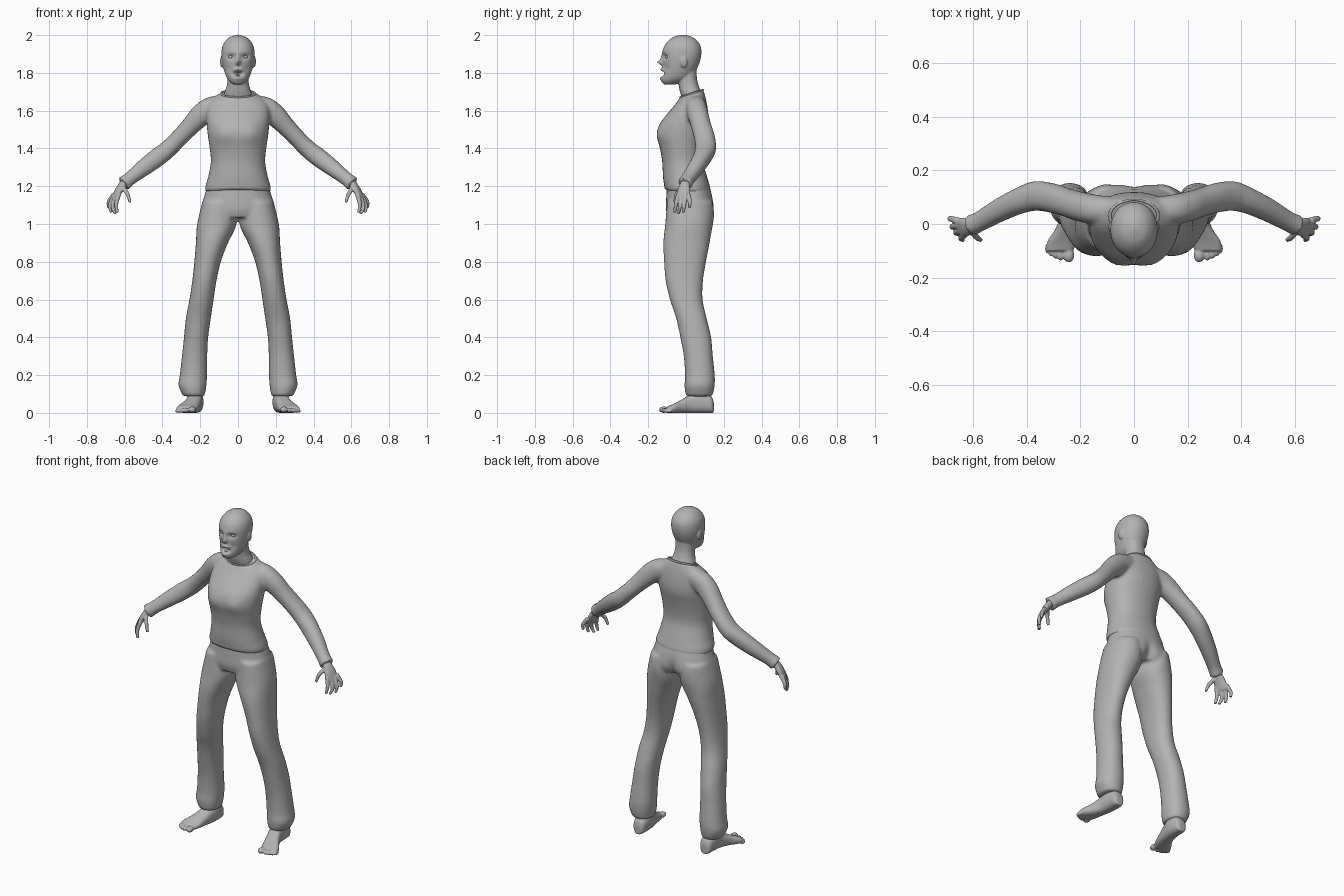
import bpy, math
from mathutils import Vector

if "Cube" in bpy.data.objects:
    bpy.data.objects.remove(bpy.data.objects["Cube"])

grey = bpy.data.materials.new("plain grey")
grey.diffuse_color = (0.45, 0.45, 0.45, 1)
grey.use_nodes = True
grey.node_tree.nodes["Principled BSDF"].inputs["Base Color"].default_value = grey.diffuse_color


def finish(ob, name):
    ob.name = name
    ob.data.materials.clear()
    ob.data.materials.append(grey)
    for p in ob.data.polygons:
        p.use_smooth = True
    return ob


def loft(name, secs, segs=32, steps=5, power=2.2):
    """Skin sections (centre, U, V), smoothed along their length."""
    s = [list(c) + list(u) + list(v) for c, u, v in secs]
    s = [s[0]] + s + [s[-1]]
    dense = []
    for i in range(1, len(s) - 2):
        for k in range(steps):
            t = k / steps
            dense.append([0.5 * (2 * b + (c - a) * t + (2 * a - 5 * b + 4 * c - d) * t * t
                                 + (3 * b - a - 3 * c + d) * t ** 3)
                          for a, b, c, d in zip(s[i - 1], s[i], s[i + 1], s[i + 2])])
    dense.append(s[-1])
    verts, faces = [], []
    for d in dense:
        c, u, v = Vector(d[:3]), Vector(d[3:6]), Vector(d[6:])
        for j in range(segs):
            a = 2 * math.pi * j / segs
            ca, sa = math.cos(a), math.sin(a)
            verts.append(c + u * math.copysign(abs(ca) ** (2 / power), ca)
                         + v * math.copysign(abs(sa) ** (2 / power), sa))
    for i in range(len(dense) - 1):
        for j in range(segs):
            k = (j + 1) % segs
            faces.append((i * segs + j, i * segs + k, (i + 1) * segs + k, (i + 1) * segs + j))
    faces += [tuple(range(segs))[::-1], tuple(range(len(verts) - segs, len(verts)))]
    me = bpy.data.meshes.new(name)
    me.from_pydata([tuple(v) for v in verts], [], faces)
    ob = bpy.data.objects.new(name, me)
    bpy.context.collection.objects.link(ob)
    bpy.ops.object.select_all(action='DESELECT')
    ob.select_set(True)
    bpy.context.view_layer.objects.active = ob
    bpy.ops.object.mode_set(mode='EDIT')
    bpy.ops.mesh.select_all(action='SELECT')
    bpy.ops.mesh.normals_make_consistent(inside=False)
    bpy.ops.object.mode_set(mode='OBJECT')
    return finish(ob, name)


def column(name, rows, **kw):
    """Upright body form from rows (z, x centre, half width, y front, y back, tilt)."""
    return loft(name, [((x, (f + b) / 2, z), (h, 0, 0), (0, (b - f) / 2, t))
                       for z, x, h, f, b, t in rows], **kw)


def limb(name, pts, side, hint=(0, 1, 0), **kw):
    """Tube along points (x, y, z, radius across, radius along the hint)."""
    P = [Vector((side * p[0], p[1], p[2])) for p in pts]
    secs = []
    for i, p in enumerate(pts):
        t = (P[min(i + 1, len(P) - 1)] - P[max(i - 1, 0)]).normalized()
        h = Vector((side * hint[0], hint[1], hint[2]))
        v = (h - t * h.dot(t)).normalized()
        secs.append((P[i], t.cross(v) * p[3], v * p[4]))
    return loft(name, secs, **kw)


def ball(name, loc, scale):
    bpy.ops.mesh.primitive_uv_sphere_add(segments=24, ring_count=14, radius=1, location=loc)
    ob = bpy.context.object
    ob.scale = scale
    bpy.ops.object.transform_apply(location=True, rotation=True, scale=True)
    return finish(ob, name)


def sculpt(ob, side, bumps):
    """Push the front (-1) or back (1) in y by soft bumps (x, z, x size, z size, amount)."""
    for v in ob.data.vertices:
        w = min(1, max(0, side * v.co.y / 0.06))
        x, z = v.co.x, v.co.z
        v.co.y += w * sum(a * math.exp(-((x - bx) / sx) ** 2 - ((z - bz) / sz) ** 2)
                          for bx, bz, sx, sz, a in bumps)


def fuse(name, obs, voxel, smooth):
    """Merge overlapping forms into one continuous skin."""
    bpy.ops.object.select_all(action='DESELECT')
    for o in obs:
        o.select_set(True)
    bpy.context.view_layer.objects.active = obs[0]
    bpy.ops.object.join()
    ob = bpy.context.object
    m = ob.modifiers.new("skin", 'REMESH')
    m.mode, m.voxel_size, m.use_smooth_shade = 'VOXEL', voxel, True
    m2 = ob.modifiers.new("soften", 'SMOOTH')
    m2.factor, m2.iterations = 0.5, smooth
    for n in ("skin", "soften"):
        bpy.ops.object.modifier_apply(modifier=n)
    return finish(ob, name)


# Shirt: torso and both sleeves
torso = column("torso", [
    (1.17, 0, .172, -.113, .125, -.01), (1.195, 0, .174, -.116, .13, -.01),
    (1.25, 0, .158, -.122, .112, 0), (1.33, 0, .144, -.126, .09, 0),
    (1.40, 0, .15, -.138, .092, 0), (1.47, 0, .16, -.15, .105, 0),
    (1.53, 0, .166, -.138, .118, 0), (1.585, 0, .168, -.098, .118, 0),
    (1.635, 0, .158, -.06, .11, .005), (1.67, 0, .125, -.042, .1, .015),
    (1.692, 0, .09, -.03, .09, .02)])
sculpt(torso, -1, [(s * .07, 1.475, .05, .05, -.012) for s in (1, -1)])
sleeves = [limb("sleeve", [
    (.08, .05, 1.63, .055, .05), (.15, .055, 1.61, .06, .055), (.20, .065, 1.572, .058, .055),
    (.25, .08, 1.52, .05, .053), (.31, .098, 1.457, .046, .055), (.37, .104, 1.397, .047, .055),
    (.43, .085, 1.35, .049, .048), (.50, .052, 1.297, .044, .043),
    (.56, .018, 1.25, .037, .038), (.585, .005, 1.23, .037, .037),
    (.607, -.005, 1.212, .041, .04)], s) for s in (1, -1)]
fuse("shirt", [torso] + sleeves, .0095, 3)

# Neckband
bpy.ops.mesh.primitive_torus_add(major_radius=1, minor_radius=.07, major_segments=40,
                                 minor_segments=8, location=(0, .03, 1.69),
                                 rotation=(math.radians(18), 0, 0))
band = bpy.context.object
band.scale = (.09, .063, .08)
finish(band, "neckband")

# Trousers: hips and both legs
hips = column("hips", [
    (1.215, 0, .158, -.1, .118, 0), (1.15, 0, .178, -.104, .138, 0),
    (1.08, 0, .198, -.107, .143, 0), (1.035, 0, .19, -.095, .125, 0)])
legs = [column("leg", [
    (z, s * x, h, f, b, 0) for z, x, h, f, b in [
        (1.12, .10, .088, -.1, .135), (1.0, .112, .104, -.11, .138), (.9, .138, .085, -.12, .125),
        (.8, .161, .07, -.116, .106), (.7, .178, .064, -.108, .09), (.6, .193, .064, -.085, .088),
        (.5, .21, .066, -.052, .11), (.4, .222, .064, -.03, .133), (.3, .23, .067, -.012, .142),
        (.2, .236, .072, -.005, .152), (.15, .241, .074, -.008, .152),
        (.115, .238, .066, -.005, .147), (.088, .234, .057, .002, .138)]]) for s in (1, -1)]
for part in [hips] + legs:
    sculpt(part, 1, [(s * .09, 1.06, .06, .07, .012) for s in (1, -1)]
           + [(0, 1.04, .018, .07, -.02)])
fuse("trousers", [hips] + legs, .0095, 3)

# Head, neck and ears
head = column("head", [
    (1.738, 0, .022, -.115, -.06, 0), (1.752, 0, .042, -.128, -.015, 0),
    (1.775, 0, .06, -.13, .03, 0), (1.81, 0, .073, -.127, .052, 0),
    (1.85, 0, .083, -.123, .07, 0), (1.89, 0, .088, -.123, .08, 0),
    (1.93, 0, .085, -.119, .08, 0), (1.96, 0, .073, -.103, .067, 0),
    (1.985, 0, .05, -.075, .042, 0), (1.997, 0, .024, -.045, .012, 0),
    (2.002, 0, .006, -.022, -.01, 0)], segs=96, steps=10, power=2.1)
sculpt(head, -1, [
    (0, 1.795, .02, .012, .034), (0, 1.816, .024, .008, -.012), (0, 1.772, .022, .010, -.010),
    (0, 1.855, .012, .013, -.028), (0, 1.878, .009, .02, -.012), (0, 1.908, .055, .012, -.004)]
    + [(s * .038, 1.885, .018, .013, .014) for s in (1, -1)]
    + [(s * .045, 1.82, .02, .022, .007) for s in (1, -1)])
neck = column("neck", [
    (1.66, 0, .078, -.02, .088, 0), (1.70, 0, .07, -.032, .08, 0), (1.73, 0, .06, -.038, .068, 0),
    (1.77, 0, .055, -.045, .058, 0), (1.83, 0, .055, -.05, .055, 0)])
ears = [ball("ear", (s * .084, -.012, 1.86), (.011, .02, .032)) for s in (1, -1)]
fuse("head", [head, neck] + ears, .0045, 2)
ball("tongue", (0, -.098, 1.785), (.014, .024, .006))
for s, side in ((1, "left"), (-1, "right")):
    ball(side + "_eye", (s * .037, -.094, 1.885), (.015, .015, .011))

# Hands: palm, four fingers and thumb
fingers = [
    [(.632, -.04, 1.155), (.645, -.053, 1.105), (.638, -.06, 1.06)],
    [(.645, -.022, 1.15), (.664, -.032, 1.092), (.65, -.04, 1.054)],
    [(.655, -.004, 1.15), (.678, -.01, 1.097), (.671, -.015, 1.06)],
    [(.658, .012, 1.155), (.685, .02, 1.115), (.684, .018, 1.085)],
    [(.610, -.02, 1.195), (.586, -.05, 1.16), (.571, -.06, 1.115)]]
for s, side in ((1, "left"), (-1, "right")):
    parts = [limb("palm", [(.585, .005, 1.235, .024, .026), (.612, -.006, 1.205, .02, .028),
                           (.632, -.012, 1.175, .018, .036), (.65, -.014, 1.14, .014, .036),
                           (.655, -.015, 1.127, .008, .028)], s, hint=(.3, 1, .1), segs=20)]
    for f in fingers:
        rad = (.013, .0105, .0075)
        parts.append(limb("finger", [(*p, r, r) for p, r in zip(f, rad)], s, segs=12))
    fuse(side + "_hand", parts, .0035, 2)

# Feet: sole and instep along y, then toes
toes = [(.243, -.117, .020, .026, .017), (.274, -.115, .012, .022, .013),
        (.293, -.109, .011, .021, .012), (.309, -.101, .011, .02, .011),
        (.322, -.091, .010, .019, .010)]
for s, side in ((1, "left"), (-1, "right")):
    rows = [(.147, .226, .02, .055), (.132, .226, .036, .09), (.08, .226, .043, .115),
            (.03, .232, .042, .1), (-.02, .248, .046, .072), (-.065, .268, .055, .048),
            (-.10, .277, .05, .034)]
    parts = [loft("sole", [((s * x, y, h / 2), (w, 0, 0), (0, 0, h / 2))
                           for y, x, w, h in rows], power=2.5)]
    for x, y, a, b, c in toes:
        parts.append(ball("toe", (s * x, y, c), (a, b, c)))
    fuse(side + "_foot", parts, .0045, 2)
